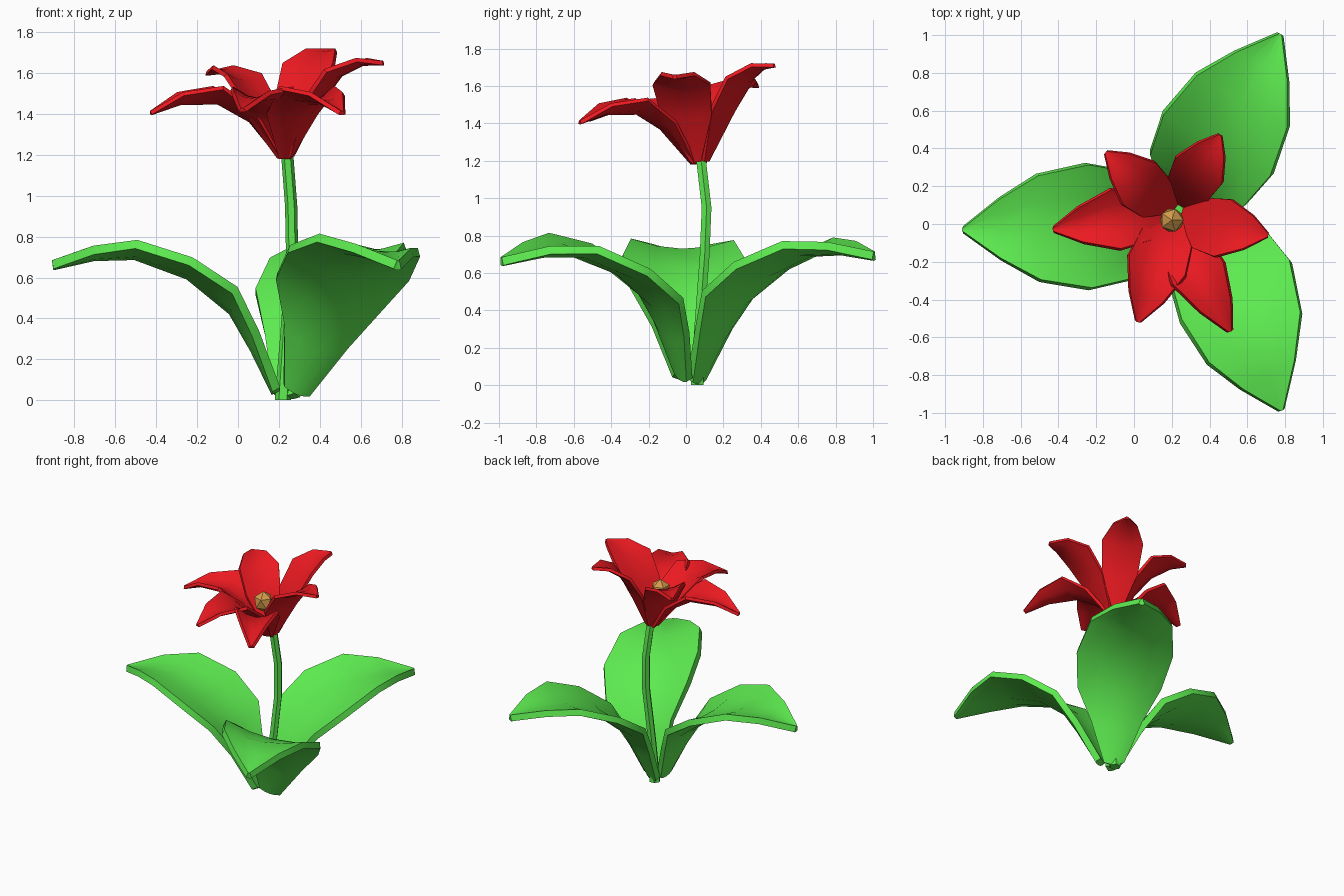
import bpy, bmesh, math
from mathutils import Vector

if "Cube" in bpy.data.objects:
    bpy.data.objects.remove(bpy.data.objects["Cube"])


def material(name, col):
    m = bpy.data.materials.new(name)
    m.diffuse_color = (*col, 1)
    m.use_nodes = True
    m.node_tree.nodes["Principled BSDF"].inputs["Base Color"].default_value = m.diffuse_color
    return m


GREEN = material("green", (0.11, 0.83, 0.08))
RED = material("red", (0.83, 0.01, 0.015))
GOLD = material("gold", (0.65, 0.33, 0.07))


def make_object(name, verts, faces, mat, thickness=0):
    me = bpy.data.meshes.new(name)
    me.from_pydata(verts, [], faces)
    ob = bpy.data.objects.new(name, me)
    bpy.context.collection.objects.link(ob)
    me.materials.append(mat)
    bpy.ops.object.select_all(action='DESELECT')
    ob.select_set(True)
    bpy.context.view_layer.objects.active = ob
    if thickness:
        s = ob.modifiers.new("thickness", 'SOLIDIFY')
        s.thickness = thickness
        s.offset = -1
        bpy.ops.object.modifier_apply(modifier=s.name)
    bpy.ops.object.shade_smooth_by_angle(angle=math.radians(35))
    return ob


def blade(name, origin, direction, rows, mat, thickness, roll=0, shift=0, lift=0):
    """Cupped blade; each row is (distance, half width, edge z, middle z)."""
    d = Vector((*direction, 0)).normalized()
    side = Vector((-d.y, d.x, 0))
    length = rows[-1][0]
    cols = (-1, -0.5, 0, 0.5, 1)
    verts, faces = [], []
    for r, w, ze, zm in rows:
        u = r / length
        s = shift * math.sin(math.pi * math.sqrt(u))
        for c in cols:
            p = Vector(origin) + d * r + side * (c * w + s)
            p.z += zm + (ze - zm) * c * c + roll * 1.4 * (1 - u) * c * w + lift * u * u
            verts.append(p)
    n = len(cols)
    for i in range(len(rows) - 1):
        for j in range(n - 1):
            a = i * n + j
            faces.append((a, a + n, a + n + 1, a + 1))
    return make_object(name, verts, faces, mat, thickness)


# Three broad arching leaves
leaf_rows = [(0.015, 0.06, 0.06, 0.045), (0.12, 0.165, 0.33, 0.26),
             (0.23, 0.28, 0.545, 0.45), (0.45, 0.325, 0.69, 0.63),
             (0.72, 0.275, 0.78, 0.73), (0.93, 0.155, 0.755, 0.725),
             (1.13, 0.006, 0.685, 0.68)]
blade("left_leaf", (0.22, 0, 0), (-1, -0.027), leaf_rows, GREEN, 0.045, 0.03)
blade("back_leaf", (0.215, 0.025, -0.02), (0.56, 0.98), leaf_rows, GREEN, 0.045, 0.07, 0, 0.05)
blade("front_leaf", (0.235, 0, 0), (0.55, -0.99), leaf_rows, GREEN, 0.045, -0.25, 0.105)

# Slightly bent six-sided stem
path = [(0.22, 0.06, 0.0), (0.235, 0.07, 0.3), (0.265, 0.10, 0.7),
        (0.26, 0.11, 0.95), (0.24, 0.08, 1.21)]
verts, faces = [], []
for i, (x, y, z) in enumerate(path):
    rad = 0.04 if i == 0 else 0.03
    for k in range(6):
        a = k * math.pi / 3
        verts.append((x + rad * math.cos(a), y + rad * math.sin(a), z))
for i in range(len(path) - 1):
    for k in range(6):
        a, b = i * 6 + k, i * 6 + (k + 1) % 6
        faces.append((a, b, b + 6, a + 6))
faces += [tuple(reversed(range(6))), tuple(range(len(verts) - 6, len(verts)))]
make_object("stem", verts, faces, GREEN)

# Six petals: tip position, width factor, sideways lean, cupping factor
heart = Vector((0.24, 0.08, 1.20))
tips = [(-0.43, -0.03, 1.415, 0.95, 0, 1.4), (-0.15, 0.38, 1.61, 0.85, 0.03, 0.7),
        (0.455, 0.47, 1.72, 0.85, 0.01, 0.6), (0.71, -0.06, 1.66, 0.95, -0.04, 0.6),
        (0.51, -0.57, 1.415, 0.88, -0.05, 1.4), (0.02, -0.52, 1.43, 0.95, -0.01, 1.2)]
petal = [(0.03, 0.03, 0.0, 0.0), (0.25, 0.145, 0.03, 0.22),
         (0.5, 0.165, 0.05, 0.36), (0.78, 0.095, 0.03, 0.41),
         (1.0, 0.008, 0.0, 0.40)]
for i, (x, y, z, wide, lean, curl) in enumerate(tips):
    d = Vector((x - heart.x, y - heart.y))
    drop = z - heart.z - 0.40
    rows = [(t * d.length, w * wide, rise + t * drop + cup * curl, rise + t * drop)
            for t, w, cup, rise in petal]
    blade(f"petal_{i + 1}", heart, d, rows, RED, 0.022, 0, lean)

# Faceted flower centre
bm = bmesh.new()
bmesh.ops.create_icosphere(bm, subdivisions=1, radius=0.07)
for v in bm.verts:
    v.co = Vector((v.co.x + 0.2, v.co.y + 0.02, v.co.z * 1.1 + 1.445))
me = bpy.data.meshes.new("flower_centre")
bm.to_mesh(me)
bm.free()
me.materials.append(GOLD)
bpy.context.collection.objects.link(bpy.data.objects.new("flower_centre", me))
